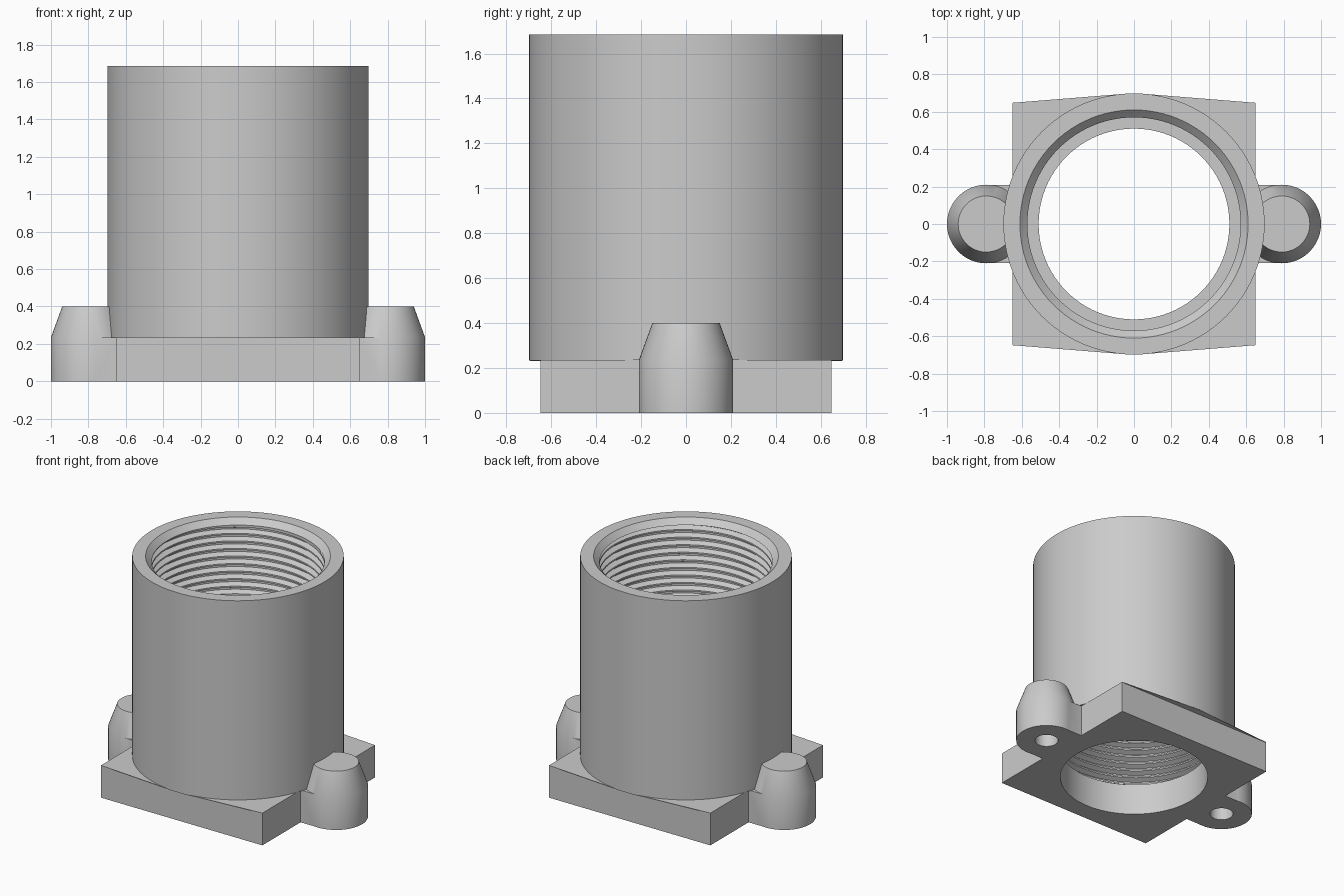
import bpy, bmesh
from math import sin, cos, tau, radians

if "Cube" in bpy.data.objects:
    bpy.data.objects.remove(bpy.data.objects["Cube"])

SEG = 96
BORE, OUTER = 0.51, 0.698
CREST, ROOT = 0.57, 0.605
PLATE_H, TOP = 0.235, 1.685

grey = bpy.data.materials.new("plain_grey")
grey.use_nodes = True
grey.diffuse_color = (0.6, 0.6, 0.6, 1)
grey.node_tree.nodes["Principled BSDF"].inputs["Base Color"].default_value = (0.6, 0.6, 0.6, 1)


def make(name, bm):
    bmesh.ops.remove_doubles(bm, verts=bm.verts, dist=1e-5)
    bmesh.ops.recalc_face_normals(bm, faces=bm.faces)
    mesh = bpy.data.meshes.new(name)
    bm.to_mesh(mesh)
    bm.free()
    mesh.materials.append(grey)
    obj = bpy.data.objects.new(name, mesh)
    bpy.context.collection.objects.link(obj)
    return obj


def prism(name, outline, z0, z1):
    bm = bmesh.new()
    face = bm.faces.new([bm.verts.new((x, y, z0)) for x, y in outline])
    top = bmesh.ops.extrude_face_region(bm, geom=[face])["geom"]
    for v in top:
        if isinstance(v, bmesh.types.BMVert):
            v.co.z = z1
    return make(name, bm)


def cone(name, x, layers, seg=48):
    """Stacked rings of (radius, z), capped at both ends."""
    bm = bmesh.new()
    rings = [[bm.verts.new((x + r * cos(tau * i / seg), r * sin(tau * i / seg), z))
              for i in range(seg)] for r, z in layers]
    for a, b in zip(rings, rings[1:]):
        for i in range(seg):
            j = (i + 1) % seg
            bm.faces.new((a[i], a[j], b[j], b[i]))
    bm.faces.new(rings[0])
    bm.faces.new(rings[-1])
    return make(name, bm)


def boolean(target, other, operation):
    mod = target.modifiers.new(operation.lower(), "BOOLEAN")
    mod.operation, mod.solver, mod.object = operation, "EXACT", other
    bpy.context.view_layer.objects.active = target
    bpy.ops.object.modifier_apply(modifier=mod.name)
    bpy.data.objects.remove(other)


def smooth(obj):
    bpy.ops.object.select_all(action="DESELECT")
    obj.select_set(True)
    bpy.context.view_layer.objects.active = obj
    bpy.ops.object.shade_smooth_by_angle(angle=radians(30))


def box(x0, x1, y):
    return [(x0, -y), (x1, -y), (x1, y), (x0, y)]


# Mounting plate with two screw bosses joined by short webs
plate = prism("mounting_plate", box(-0.65, 0.65, 0.648), 0, PLATE_H)
for side in (-1, 1):
    web = prism("web", box(*sorted((side * 0.6, side * 0.79)), 0.208), 0, PLATE_H)
    boolean(plate, web, "UNION")
    boss = cone("boss", side * 0.79, [(0.21, 0), (0.21, PLATE_H), (0.15, 0.4)])
    boolean(plate, boss, "UNION")
for side in (-1, 1):
    boolean(plate, cone("screw_hole", side * 0.79, [(0.08, -0.1), (0.08, 0.3)]), "DIFFERENCE")
boolean(plate, cone("bore", 0, [(BORE, -0.1), (BORE, 0.6)], SEG), "DIFFERENCE")
smooth(plate)

# Thin lip filling between plate corners and the tube, front and back
for name, s in (("front_lip", -1), ("back_lip", 1)):
    prism(name, [(-0.65, s * 0.648), (-0.05, s * 0.696), (0.05, s * 0.696), (0.65, s * 0.648)],
          PLATE_H - 0.004, PLATE_H)

# Tube wider than the plate bore, with a helical inner thread and a chamfered mouth
PITCH = 0.055
CHAMFER_Z = TOP - 0.04
THREAD = [(0.0, CREST), (0.2, CREST), (0.5, ROOT), (0.7, ROOT)]
turns = int((CHAMFER_Z - PLATE_H) / PITCH) + 2


def section(i):
    """Closed wall outline at one angle, the thread rising with the angle."""
    points = []
    for turn in range(-1, turns):
        for part, r in THREAD:
            z = PLATE_H + PITCH * (turn + part + i / SEG)
            if z <= PLATE_H:
                z, r = PLATE_H, CREST
            elif z >= CHAMFER_Z:
                z, r = CHAMFER_Z, CREST
            points.append((r, z))
    return points + [(0.61, TOP), (OUTER, TOP), (OUTER, PLATE_H)]


bm = bmesh.new()
columns = [[bm.verts.new((r * cos(tau * i / SEG), r * sin(tau * i / SEG), z))
            for r, z in section(i)] for i in range(SEG + 1)]
for a, b in zip(columns, columns[1:]):
    for j in range(len(a)):
        k = (j + 1) % len(a)
        bm.faces.new((a[j], b[j], b[k], a[k]))
smooth(make("threaded_tube", bm))
